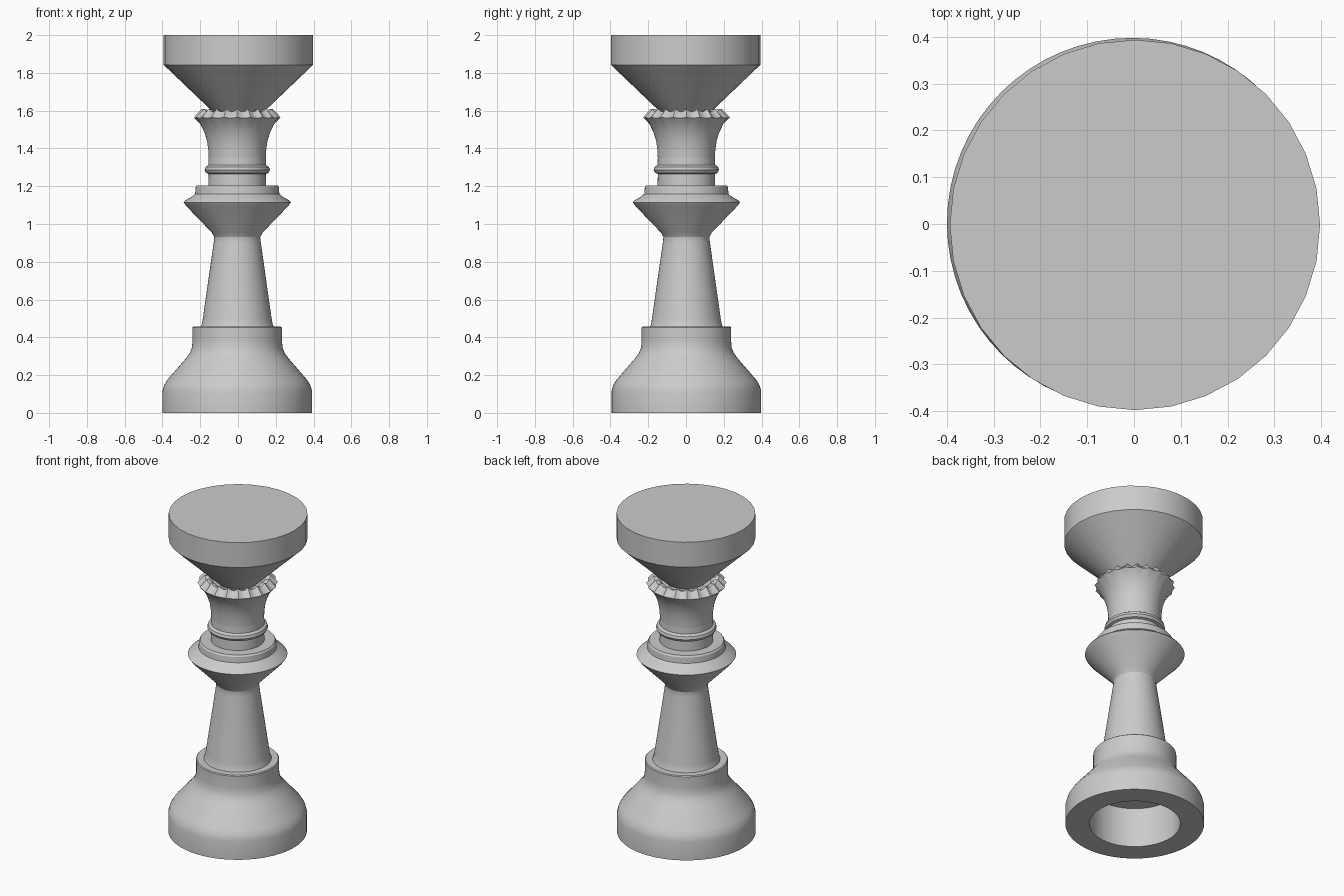
import bpy, bmesh, math

cube = bpy.data.objects.get("Cube")
if cube:
    bpy.data.objects.remove(cube, do_unlink=True)

GREY = (0.6, 0.6, 0.6, 1.0)
stone = bpy.data.materials.new("light grey")
stone.use_nodes = True
stone.diffuse_color = GREY
stone.node_tree.nodes["Principled BSDF"].inputs["Base Color"].default_value = GREY


def lathe(name, profile, sides=64, centre=(-0.004, 0.002), shape=None, smooth=28):
    """Turn a bottom-to-top (radius, z) profile; radius 0 closes it to a point."""
    bm = bmesh.new()
    rings = []
    for k, (r, z) in enumerate(profile):
        ring = []
        for i in range(1 if r == 0 else sides):
            a = math.tau * i / sides
            rr, zz = shape(k, i, r, z) if shape and r else (r, z)
            ring.append(bm.verts.new((rr * math.cos(a), rr * math.sin(a), zz)))
        rings.append(ring)
    for low, high in zip(rings, rings[1:]):
        for i in range(sides):
            j = (i + 1) % sides
            if len(low) == 1:
                bm.faces.new((low[0], high[j], high[i]))
            elif len(high) == 1:
                bm.faces.new((low[i], low[j], high[0]))
            else:
                bm.faces.new((low[i], low[j], high[j], high[i]))
    mesh = bpy.data.meshes.new(name)
    bm.to_mesh(mesh)
    bm.free()
    mesh.materials.append(stone)
    obj = bpy.data.objects.new(name, mesh)
    obj.location = (centre[0], centre[1], 0)
    bpy.context.collection.objects.link(obj)
    bpy.ops.object.select_all(action='DESELECT')
    obj.select_set(True)
    bpy.context.view_layer.objects.active = obj
    bpy.ops.object.shade_smooth_by_angle(angle=math.radians(smooth))
    return obj


# Bell-shaped base with a round socket underneath
lathe("base", [
    (0, 0.25), (0.26, 0.25), (0.26, 0), (0.396, 0), (0.396, 0.115),
    (0.388, 0.145), (0.37, 0.175), (0.275, 0.285), (0.252, 0.315),
    (0.24, 0.345), (0.237, 0.38), (0.237, 0.452), (0.232, 0.457), (0, 0.457)])

# Tapered stem
lathe("stem", [
    (0, 0.45), (0.196, 0.45), (0.187, 0.47), (0.182, 0.5),
    (0.125, 0.9), (0.121, 0.935), (0.126, 0.95), (0, 0.95)])

# Wide collar with a stepped disc on top
lathe("collar", [
    (0, 0.93), (0.121, 0.93), (0.135, 0.955), (0.27, 1.095), (0.284, 1.115),
    (0.278, 1.123), (0.24, 1.145), (0.223, 1.16), (0.22, 1.195),
    (0.213, 1.205), (0, 1.205)])

# Neck with a thin bead
lathe("neck", [
    (0, 1.2), (0.153, 1.2), (0.151, 1.265), (0.165, 1.27), (0.173, 1.285),
    (0.168, 1.302), (0.153, 1.312), (0.151, 1.36), (0, 1.36)])


# Flared crown whose bevelled rim is cut by fluted notches
TEETH, STEPS = 20, 6
CROWN = [
    (0, 1.34), (0.151, 1.34), (0.153, 1.39), (0.16, 1.44), (0.174, 1.485),
    (0.196, 1.53), (0.23, 1.565), (0.187, 1.61), (0.165, 1.605),
    (0.14, 1.575), (0, 1.575)]


def notch(k, i, r, z):
    scallop = math.sin(math.pi * (i % STEPS) / STEPS)
    if k == 6:
        return r - 0.010 * scallop, z - 0.004 * scallop
    if k in (7, 8):
        return r - 0.004 * scallop, z - 0.016 * scallop
    return r, z


lathe("crown", CROWN, TEETH * STEPS, shape=notch)

# Funnel-shaped top plate
lathe("top_plate", [
    (0, 1.565), (0.105, 1.565), (0.396, 1.843), (0.396, 2), (0, 2)],
    sides=32, centre=(0.002, -0.002))
